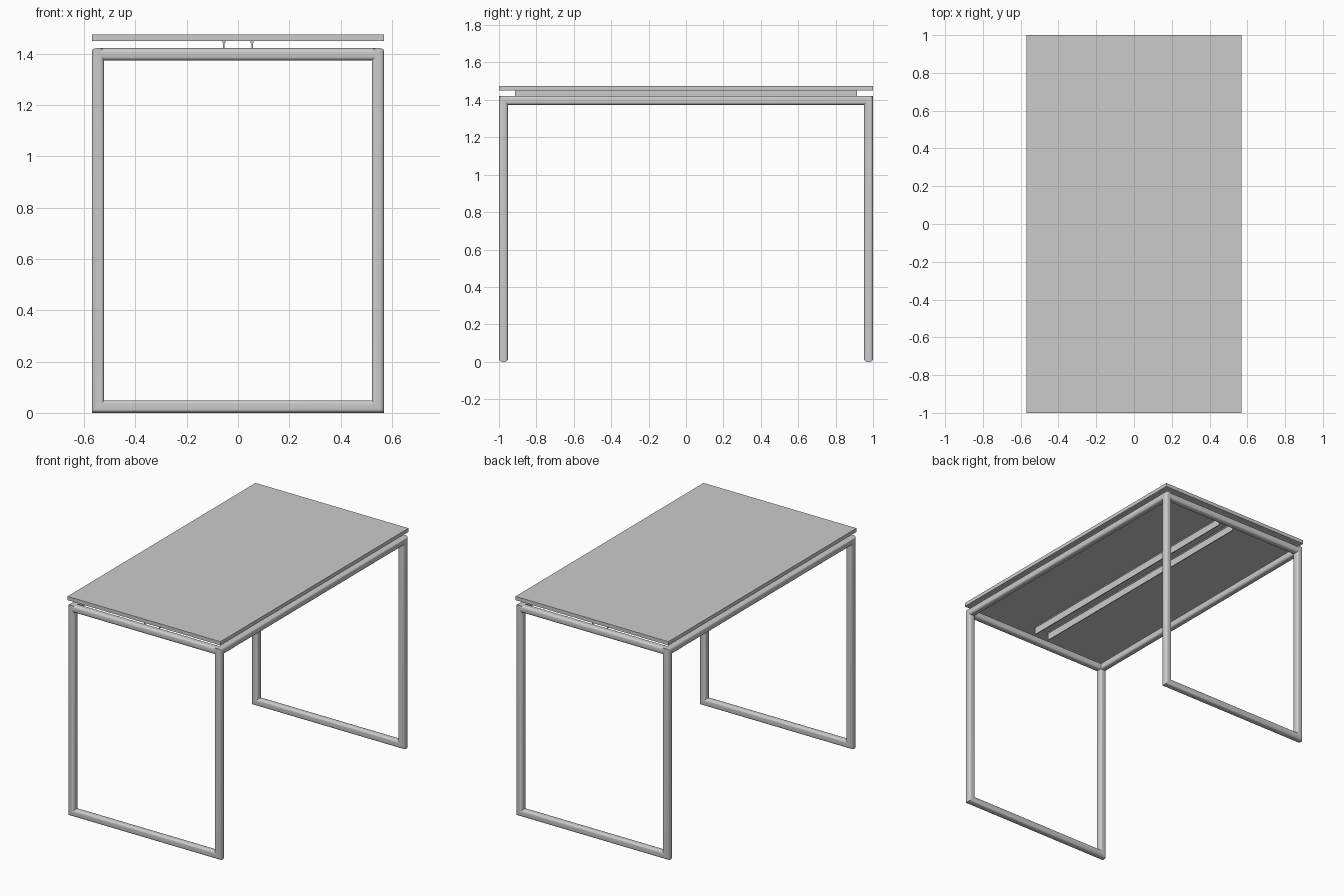
import bpy, bmesh, math
from mathutils import Vector

if "Cube" in bpy.data.objects:
    bpy.data.objects.remove(bpy.data.objects["Cube"], do_unlink=True)


def material(name, value):
    m = bpy.data.materials.new(name)
    m.use_nodes = True
    colour = (value, value, value, 1)
    m.diffuse_color = colour
    m.node_tree.nodes["Principled BSDF"].inputs["Base Color"].default_value = colour
    return m


GREY = material("light grey", 0.6)
HALF, R = 0.024, 0.016           # tube half width and corner radius
X, Y, TOP = 0.546, 0.976, 1.398  # tube centre lines


def finish(bm, name, smooth=False):
    bmesh.ops.remove_doubles(bm, verts=bm.verts, dist=0.0001)
    bmesh.ops.recalc_face_normals(bm, faces=bm.faces)
    mesh = bpy.data.meshes.new(name)
    bm.to_mesh(mesh)
    bm.free()
    mesh.materials.append(GREY)
    ob = bpy.data.objects.new(name, mesh)
    bpy.context.scene.collection.objects.link(ob)
    if smooth:
        bpy.ops.object.select_all(action="DESELECT")
        ob.select_set(True)
        bpy.context.view_layer.objects.active = ob
        bpy.ops.object.shade_smooth_by_angle(angle=math.radians(35))
    return ob


def profile(side, up):
    """Rounded square section spanned by two axes."""
    points = []
    for quarter in range(4):
        mid = math.radians(45 + 90 * quarter)
        cx = math.copysign(HALF - R, math.cos(mid))
        cy = math.copysign(HALF - R, math.sin(mid))
        for i in range(6):
            a = math.radians(90 * quarter + 18 * i)
            points.append(side * (cx + R * math.cos(a)) + up * (cy + R * math.sin(a)))
    return points


def tube(bm, start, end, before=None, after=None):
    """Straight tube, mitred to its neighbours or capped where it has none."""
    d = (end - start).normalized()
    side = Vector((0, 0, 1)) if abs(d.z) < 0.5 else Vector((1, 0, 0))
    section = profile(side, d.cross(side))
    rings = []
    for centre, other in ((start, before), (end, after)):
        rings.append([bm.verts.new(centre + p - d * (p.dot(other) if other else 0))
                      for p in section])
    a, b = rings
    for i in range(len(a)):
        j = (i + 1) % len(a)
        bm.faces.new((a[i], a[j], b[j], b[i]))
    for ring, other in zip(rings, (before, after)):
        if other is None:
            bm.faces.new(ring)


def box(bm, lo, hi):
    verts = bmesh.ops.create_cube(bm, size=1)["verts"]
    for v in verts:
        v.co = Vector(((l + h) / 2 + c * (h - l) for l, h, c in zip(lo, hi, v.co)))


# Legs, floor bars and side rails as one continuous mitred loop
path = [Vector(p) for p in (
    (-X, -Y, HALF), (X, -Y, HALF), (X, -Y, TOP), (X, Y, TOP),
    (X, Y, HALF), (-X, Y, HALF), (-X, Y, TOP), (-X, -Y, TOP))]
n = len(path)
dirs = [(path[(i + 1) % n] - path[i]).normalized() for i in range(n)]
bm = bmesh.new()
for i in range(n):
    tube(bm, path[i], path[(i + 1) % n], dirs[i - 1], dirs[(i + 1) % n])
finish(bm, "leg_frame", True)

# Cross rails joining the side rails at each end
for name, y in (("front_cross_rail", -Y), ("back_cross_rail", Y)):
    bm = bmesh.new()
    tube(bm, Vector((-X + 0.01, y, TOP)), Vector((X - 0.01, y, TOP)))
    finish(bm, name, True)

# Thin lengthwise support strips under the top, each with a narrow upper lip
for name, x in (("left_support_strip", 0.055), ("right_support_strip", -0.055)):
    bm = bmesh.new()
    box(bm, (x - 0.003, -0.915, 1.395), (x + 0.003, 0.915, 1.45))
    box(bm, (x - 0.006, -0.915, 1.443), (x + 0.006, 0.915, 1.45))
    finish(bm, name)

# Table top
bm = bmesh.new()
box(bm, (-0.57, -1, 1.45), (0.57, 1, 1.475))
finish(bm, "table_top")
